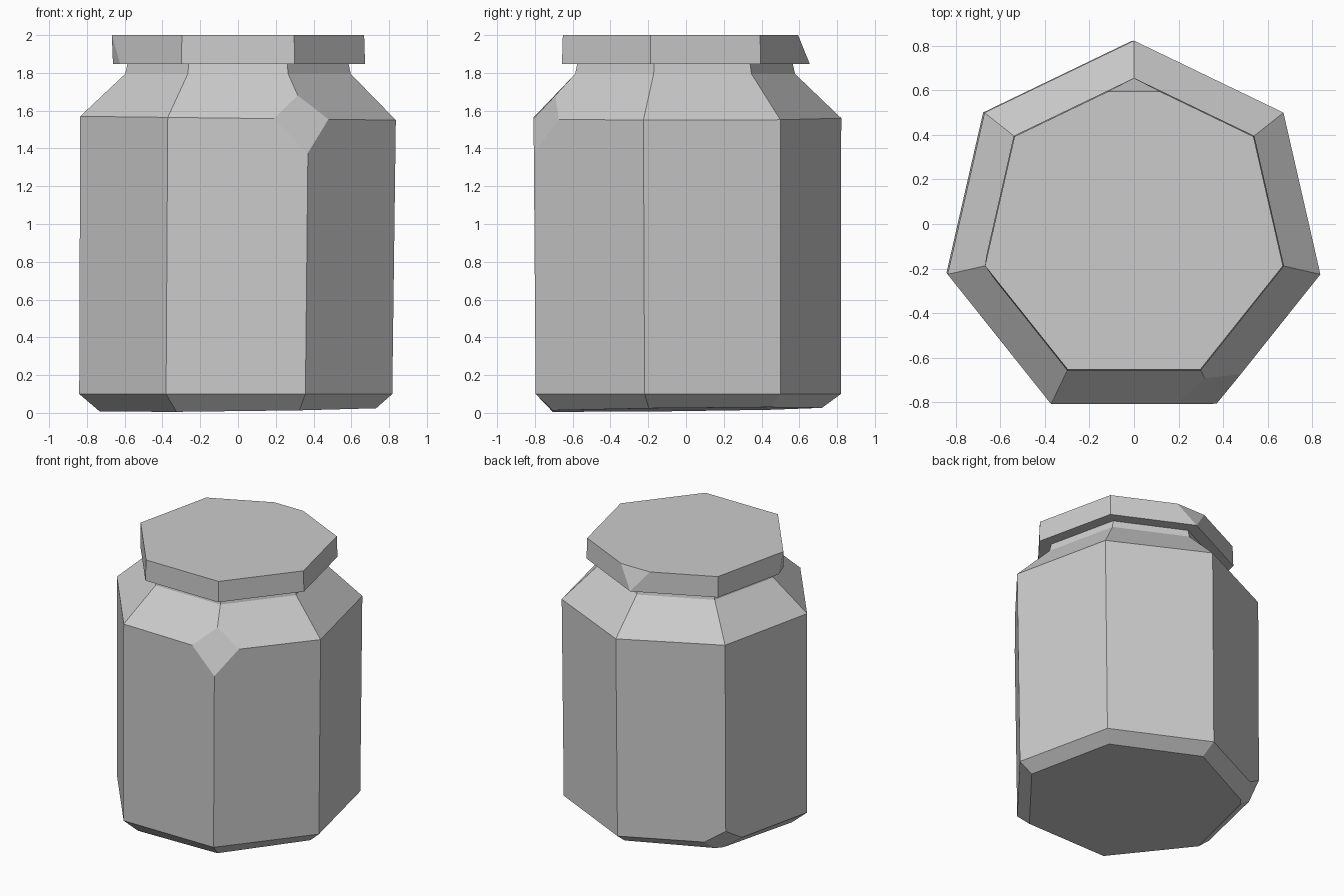
import bpy, bmesh, math
from mathutils import Vector

cube = bpy.data.objects.get("Cube")
if cube:
    bpy.data.objects.remove(cube, do_unlink=True)

SIDES = 7

stone = bpy.data.materials.new("plain_grey")
stone.use_nodes = True
colour = (0.6, 0.6, 0.6, 1)
stone.diffuse_color = colour
stone.node_tree.nodes["Principled BSDF"].inputs["Base Color"].default_value = colour


def ring(radius, z, dx=0.0, dy=-0.03, tilt_x=0.0, tilt_y=0.0):
    """Seven-sided ring with a corner at the back, optionally tilted."""
    points = []
    for i in range(SIDES):
        a = math.pi / 2 + math.tau * i / SIDES
        x, y = radius * math.cos(a) + dx, radius * math.sin(a) + dy
        points.append(Vector((x, y, z + tilt_x * x + tilt_y * y)))
    return points


def chip(bm, a, b, c, centre):
    """Slice one corner off a convex solid along the plane a, b, c."""
    a, b, c = Vector(a), Vector(b), Vector(c)
    normal = (b - a).cross(c - a).normalized()
    if normal.dot(a - Vector(centre)) < 0:
        normal.negate()
    geom = bm.verts[:] + bm.edges[:] + bm.faces[:]
    bmesh.ops.bisect_plane(bm, geom=geom, plane_co=a, plane_no=normal, clear_outer=True)
    bmesh.ops.holes_fill(bm, edges=[e for e in bm.edges if e.is_boundary])


def loft(name, rings, chips=(), centre=(0, 0, 1)):
    """Closed flat-faced solid through a stack of rings."""
    bm = bmesh.new()
    loops = [[bm.verts.new(p) for p in r] for r in rings]
    for low, high in zip(loops, loops[1:]):
        for i in range(SIDES):
            j = (i + 1) % SIDES
            bm.faces.new((low[i], low[j], high[j], high[i]))
    bm.faces.new(loops[0][::-1])
    bm.faces.new(loops[-1])
    for plane in chips:
        chip(bm, *plane, centre)
    bmesh.ops.recalc_face_normals(bm, faces=bm.faces[:])
    mesh = bpy.data.meshes.new(name)
    bm.to_mesh(mesh)
    bm.free()
    mesh.materials.append(stone)
    obj = bpy.data.objects.new(name, mesh)
    bpy.context.collection.objects.link(obj)
    return obj


# Body: bevelled base, straight sides and sloping shoulder
base = ring(0.75, 0.018, tilt_x=0.012, tilt_y=0.012)
waist = ring(0.85, 0.1, dx=-0.012)
shoulder = ring(0.857, 1.56, dy=-0.035, tilt_x=-0.012)
collar = ring(0.612, 1.795, dy=-0.035)

# Worn corners: front shoulder and rear foot
front_chip = ((0.378, -0.8, 1.38), (0.19, -0.806, 1.56), (0.48, -0.67, 1.56))
corner = waist[1]
rear_chip = (corner + Vector((0, 0, 0.09)),
             corner.lerp(waist[0], 0.2), corner.lerp(waist[2], 0.2))
loft("jar_body", [base, waist, shoulder, collar], [front_chip, rear_chip])

# Short neck under the lid
loft("jar_neck", [ring(0.612, 1.795, dy=-0.035), ring(0.598, 1.86, dy=-0.035)])

# Lid with a chipped back edge and a nicked underside
lid_low, lid_top = ring(0.69, 1.848, dy=-0.035), ring(0.685, 2.0, dy=-0.035)
back_chip = (lid_low[0], lid_top[0].lerp(lid_top[1], 0.22), lid_top[0].lerp(lid_top[6], 0.22))
nick = (lid_top[2], lid_low[2].lerp(lid_low[3], 0.13), lid_low[2].lerp(lid_low[1], 0.08))
loft("jar_lid", [lid_low, lid_top], [back_chip, nick], (0, 0, 1.92))
